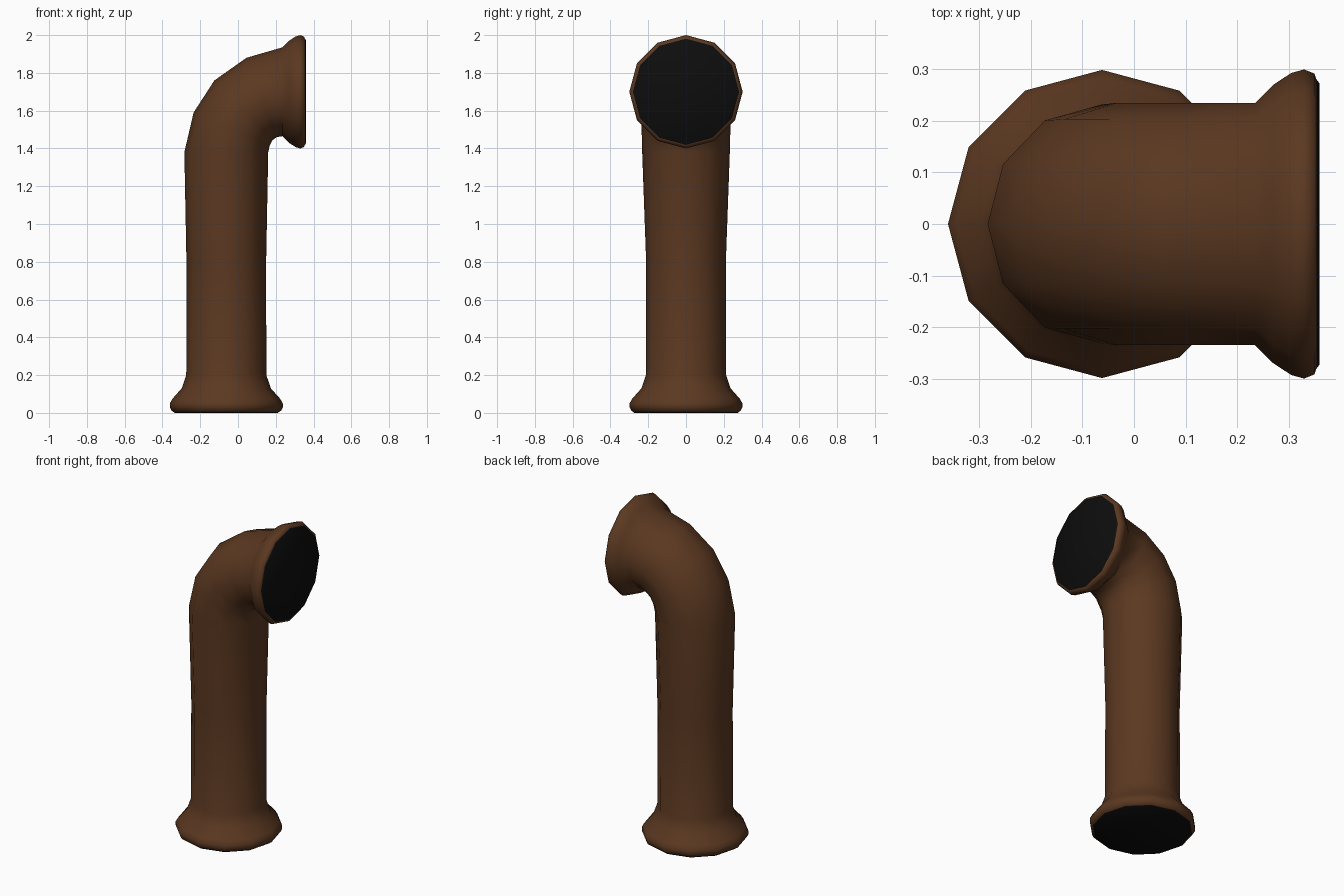
import bpy, bmesh, math
from mathutils import Vector

if "Cube" in bpy.data.objects:
    bpy.data.objects.remove(bpy.data.objects["Cube"])

SIDES = 12
CX = -0.062   # axis of the upright pipe
MZ = 1.70     # axis height of the mouth


def material(name, color):
    m = bpy.data.materials.new(name)
    m.diffuse_color = color
    m.use_nodes = True
    m.node_tree.nodes["Principled BSDF"].inputs["Base Color"].default_value = m.diffuse_color
    return m


def sweep(name, rings, mat, cap_end=False):
    """rings: (outer xz, inner xz, half width in y)"""
    bm = bmesh.new()
    loops = []
    for (ox, oz), (ix, iz), ry in rings:
        o, i = Vector((ox, 0, oz)), Vector((ix, 0, iz))
        c, u = (o + i) / 2, (o - i) / 2
        loops.append([bm.verts.new(c + u * math.cos(a) + Vector((0, ry * math.sin(a), 0)))
                      for a in (2 * math.pi * k / SIDES for k in range(SIDES))])
    for a, b in zip(loops, loops[1:]):
        for k in range(SIDES):
            n = (k + 1) % SIDES
            bm.faces.new((a[k], a[n], b[n], b[k]))
    if cap_end:
        bm.faces.new(loops[-1])
    bmesh.ops.recalc_face_normals(bm, faces=bm.faces)
    me = bpy.data.meshes.new(name)
    bm.to_mesh(me)
    bm.free()
    me.materials.append(mat)
    ob = bpy.data.objects.new(name, me)
    bpy.context.collection.objects.link(ob)
    bpy.ops.object.select_all(action='DESELECT')
    bpy.context.view_layer.objects.active = ob
    ob.select_set(True)
    bpy.ops.object.shade_smooth_by_angle(angle=math.radians(50))
    return ob


def level(z, r, ry=None):    # horizontal ring of the upright pipe
    return ((CX - r, z), (CX + r, z), ry or r)


def upright(x, r):           # vertical ring of the mouth
    return ((x, MZ + r), (x, MZ - r), r)


brown = material("brown", (0.105, 0.04, 0.015, 1))
black = material("black", (0.004, 0.004, 0.004, 1))

# Pipe: flared foot, shaft, elbow and flared mouth in one skin
base = [level(z, r) for z, r in ((0.006, 0.281), (0.012, 0.29), (0.03, 0.299), (0.05, 0.299),
                                 (0.075, 0.285), (0.13, 0.236), (0.2, 0.212), (0.8, 0.211))]
elbow = [level(1.38, 0.222, 0.232),
         ((-0.235, 1.59), (0.168, 1.415), 0.235),
         ((-0.125, 1.76), (0.182, 1.443), 0.235),
         ((0.045, 1.88), (0.205, 1.460), 0.235)]
mouth = [upright(x, r) for x, r in ((0.235, 0.235), (0.27, 0.27), (0.305, 0.293),
                                    (0.33, 0.30), (0.35, 0.292), (0.354, 0.281))]
sweep("pipe", base + elbow + mouth, brown)

# Dark openings closing both ends
sweep("foot_opening", [level(0.006, 0.281), level(0, 0.273)], black, True)
sweep("mouth_opening", [upright(0.354, 0.281), upright(0.36, 0.273)], black, True)
